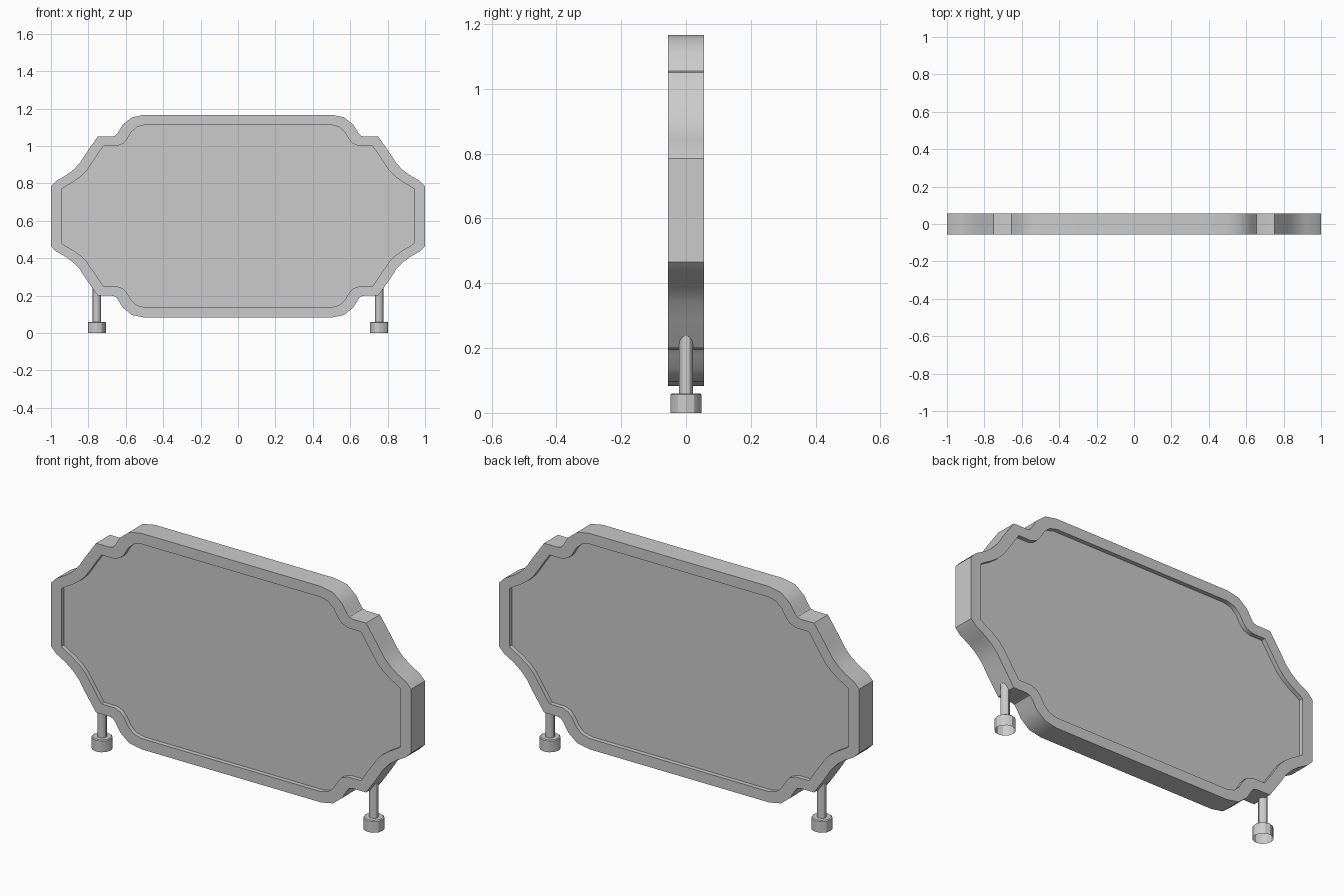
import bpy, bmesh, math

if "Cube" in bpy.data.objects:
    bpy.data.objects.remove(bpy.data.objects["Cube"])

CZ = 0.625      # height of the board centre
HALF = 0.055    # half thickness of the frame
RECESS = 0.033  # half thickness of the inset panel

# quarter outlines, from top edge to right edge
OUTER = [(0.50, 1.167), (0.567, 1.154), (0.617, 1.113), (0.643, 1.07), (0.656, 1.055),
         (0.675, 1.05), (0.75, 1.05), (0.815, 0.957), (0.845, 0.91), (0.88, 0.873),
         (0.92, 0.843), (0.97, 0.815), (0.985, 0.805), (1.0, 0.785)]
OUTER[12:13] = []
INNER = [(0.497, 1.113), (0.54, 1.102), (0.57, 1.075), (0.594, 1.035), (0.615, 1.012),
         (0.65, 0.999), (0.72, 0.999), (0.785, 0.903), (0.81, 0.867), (0.84, 0.837),
         (0.88, 0.808), (0.92, 0.785), (0.942, 0.77)]


def full_outline(quarter):
    q = [(x, z - CZ) for x, z in quarter]
    right = q + [(x, -z) for x, z in reversed(q)]
    return right + [(-x, z) for x, z in reversed(right)]


def finish(bm, name):
    bmesh.ops.recalc_face_normals(bm, faces=bm.faces[:])
    me = bpy.data.meshes.new(name)
    bm.to_mesh(me)
    bm.free()
    ob = bpy.data.objects.new(name, me)
    bpy.context.collection.objects.link(ob)
    bpy.context.view_layer.objects.active = ob
    ob.select_set(True)
    bpy.ops.object.shade_smooth_by_angle(angle=math.radians(30))
    ob.select_set(False)
    return ob


def bridge(bm, a, b):
    n = len(a)
    for i in range(n):
        j = (i + 1) % n
        bm.faces.new((a[i], a[j], b[j], b[i]))


# sign board: frame with a recessed panel on both sides
bm = bmesh.new()
outer, inner = full_outline(OUTER), full_outline(INNER)
rings = [[bm.verts.new((x, y, z + CZ)) for x, z in pts] for pts, y in (
    (inner, -RECESS), (inner, -HALF), (outer, -HALF),
    (outer, HALF), (inner, HALF), (inner, RECESS))]
for a, b in zip(rings, rings[1:]):
    bridge(bm, a, b)
bm.faces.new(rings[0])
bm.faces.new(rings[-1])
finish(bm, "sign_board")


# lathed round part, (radius, z) profile
def lathe(name, x, profile, sides=12):
    bm = bmesh.new()
    loops = [[bm.verts.new((x + r * math.cos(2 * math.pi * i / sides),
                            r * math.sin(2 * math.pi * i / sides), z))
              for i in range(sides)] for r, z in profile]
    for a, b in zip(loops, loops[1:]):
        bridge(bm, a, b)
    bm.faces.new(loops[-1])
    return finish(bm, name)


# legs and their open-bottomed feet
for side, x in (("left", -0.755), ("right", 0.755)):
    lathe(side + "_leg", x, [(0.022, 0.058), (0.022, 0.26)])
    lathe(side + "_foot", x, [(0.048, 0.0), (0.048, 0.056), (0.043, 0.06)])
